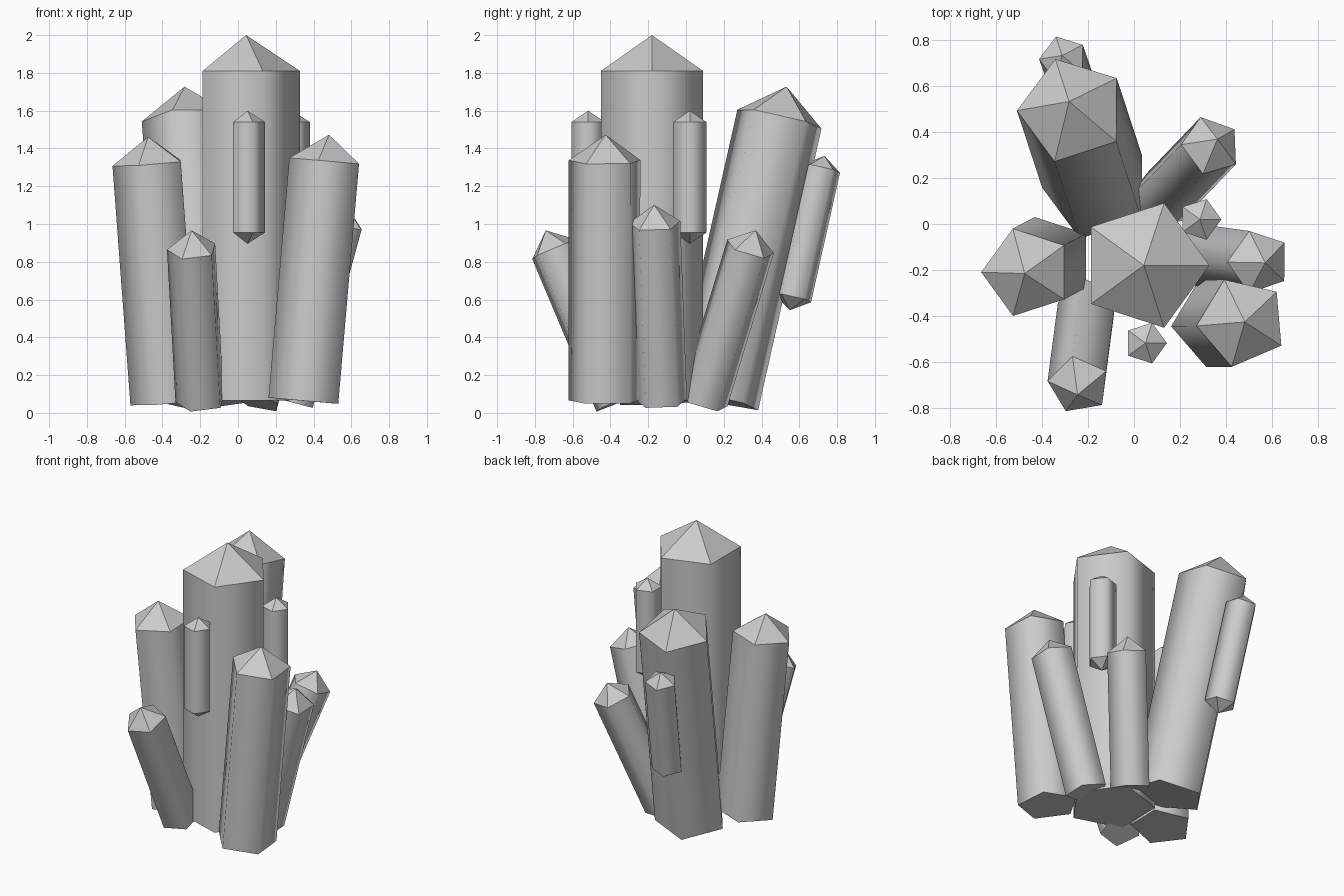
import bpy, bmesh
from math import cos, sin, radians, tau
from mathutils import Vector

if "Cube" in bpy.data.objects:
    bpy.data.objects.remove(bpy.data.objects["Cube"])

SIDES = 5


def crystal(name, base, top, radius, tip, phase=180, double=False):
    """Five-sided prism from base to top with a pointed tip (both ends if double)."""
    base, top = Vector(base), Vector(top)
    axis = (top - base).normalized()
    turn = Vector((0, 0, 1)).rotation_difference(axis)
    bm = bmesh.new()

    def ring(centre):
        verts = []
        for i in range(SIDES):
            a = radians(phase) + tau * i / SIDES
            verts.append(bm.verts.new(centre + turn @ Vector((radius * cos(a), radius * sin(a), 0))))
        return verts

    low, high = ring(base), ring(top)
    apex = bm.verts.new(top + axis * tip)
    foot = bm.verts.new(base - axis * tip) if double else None
    for i in range(SIDES):
        j = (i + 1) % SIDES
        # smooth-shaded side wall, flat facets on the points
        bm.faces.new((low[i], low[j], high[j], high[i])).smooth = True
        bm.faces.new((high[i], high[j], apex))
        if double:
            bm.faces.new((low[j], low[i], foot))
    if not double:
        bm.faces.new(low[::-1])
    # crisp edges around both rings
    for r in (low, high):
        for i in range(SIDES):
            bm.edges.get((r[i], r[(i + 1) % SIDES])).smooth = False
    bmesh.ops.recalc_face_normals(bm, faces=bm.faces)
    mesh = bpy.data.meshes.new(name)
    bm.to_mesh(mesh)
    bm.free()
    obj = bpy.data.objects.new(name, mesh)
    bpy.context.collection.objects.link(obj)
    return obj


# Tall central crystal
crystal("main_crystal", (0.043, -0.18, 0.065), (0.043, -0.18, 1.81), 0.285, 0.19, phase=0)

# Large leaning crystals
crystal("back_left_crystal", (-0.16, 0.16, 0.07), (-0.27, 0.495, 1.56), 0.24, 0.172)
crystal("left_crystal", (-0.37, -0.16, 0.055), (-0.465, -0.21, 1.322), 0.2, 0.14)
crystal("right_crystal", (0.36, -0.428, 0.063), (0.47, -0.426, 1.333), 0.2, 0.14, phase=185)

# Short leaning crystals
crystal("front_small_crystal", (-0.195, -0.36, 0.058), (-0.24, -0.70, 0.865), 0.137, 0.11, phase=173)
crystal("right_small_crystal", (0.285, -0.13, 0.06), (0.543, -0.165, 1.0), 0.142, 0.105)
crystal("back_small_crystal", (0.10, 0.095, 0.06), (0.335, 0.34, 0.87), 0.135, 0.105)

# Slim double-pointed crystals attached to the big ones
crystal("front_shard", (0.05, -0.518, 0.955), (0.05, -0.518, 1.54), 0.093, 0.06, phase=0, double=True)
crystal("side_shard", (0.287, 0.02, 0.955), (0.287, 0.02, 1.54), 0.093, 0.06, phase=0, double=True)
crystal("back_shard", (-0.255, 0.565, 0.61), (-0.308, 0.718, 1.295), 0.105, 0.068, double=True)
